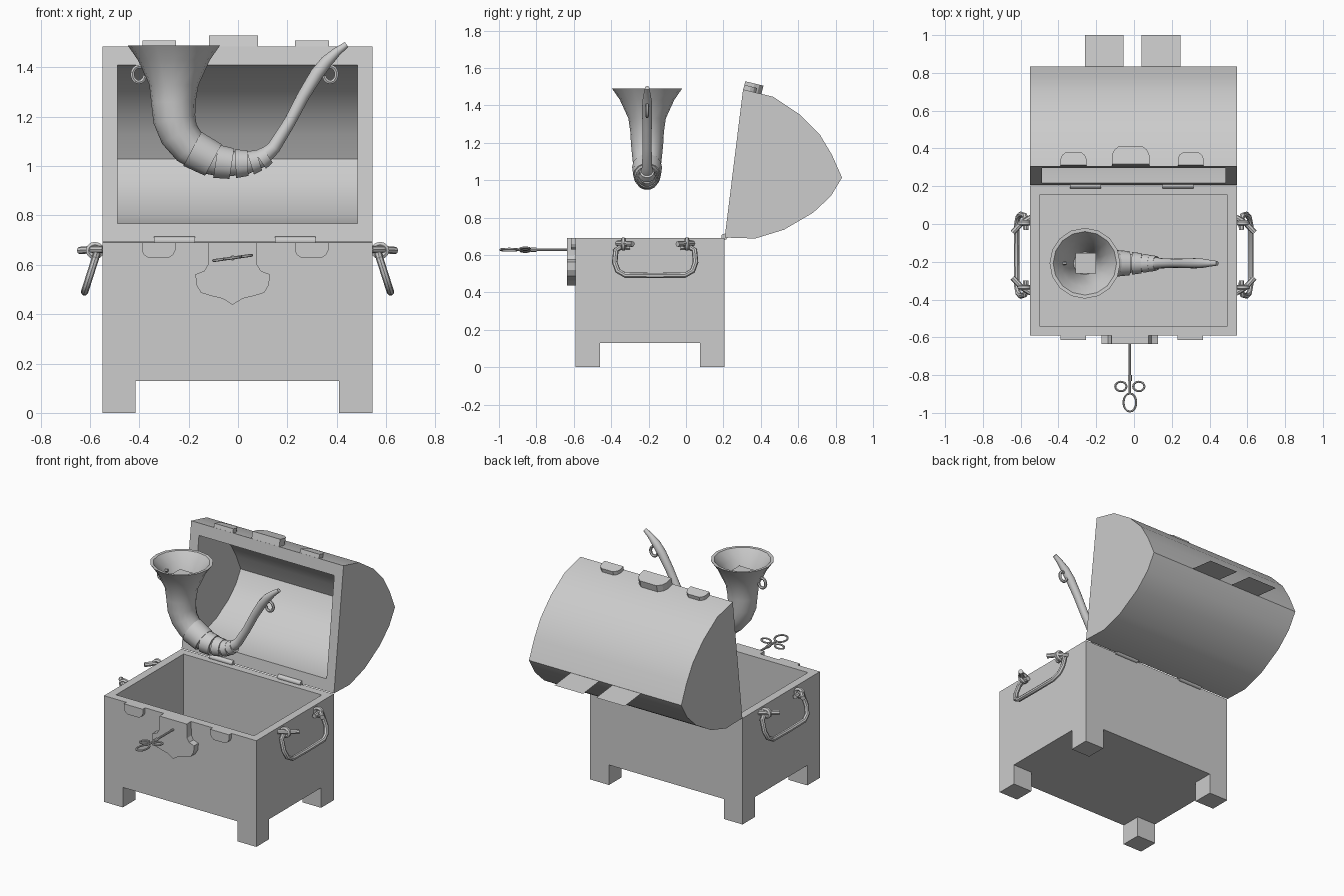
import bpy, bmesh, math
from mathutils import Vector as V

if "Cube" in bpy.data.objects:
    bpy.data.objects.remove(bpy.data.objects["Cube"])

grey = bpy.data.materials.new("plain_grey")
grey.diffuse_color = (0.604, 0.604, 0.604, 1)
grey.use_nodes = True
grey.node_tree.nodes["Principled BSDF"].inputs["Base Color"].default_value = grey.diffuse_color


def finish(name, bm, smooth=None, fix=True, flip=False):
    if fix:
        bmesh.ops.recalc_face_normals(bm, faces=bm.faces)
    if flip:
        bmesh.ops.reverse_faces(bm, faces=bm.faces)
    me = bpy.data.meshes.new(name)
    bm.to_mesh(me)
    bm.free()
    me.materials.append(grey)
    ob = bpy.data.objects.new(name, me)
    bpy.context.collection.objects.link(ob)
    if smooth:
        bpy.ops.object.select_all(action='DESELECT')
        ob.select_set(True)
        bpy.context.view_layer.objects.active = ob
        bpy.ops.object.shade_smooth_by_angle(angle=math.radians(smooth))
    return ob


def box_bm(lo, hi):
    bm = bmesh.new()
    bmesh.ops.create_cube(bm, size=1)
    for v in bm.verts:
        v.co = [lo[i] + (v.co[i] + 0.5) * (hi[i] - lo[i]) for i in range(3)]
    return bm


def prism(name, pts, vec):
    """Extrude a flat outline along a vector."""
    bm = bmesh.new()
    a = [bm.verts.new(p) for p in pts]
    b = [bm.verts.new(V(p) + V(vec)) for p in pts]
    n = len(a)
    bm.faces.new(a)
    bm.faces.new(b[::-1])
    for i in range(n):
        bm.faces.new((a[i], a[(i + 1) % n], b[(i + 1) % n], b[i]))
    return finish(name, bm)


def sweep(name, pts, radii, normal, sides=8, closed=False, caps=(True, True), flip=False, smooth=40):
    """Round tube along a path, with one radius or one per point."""
    pts = [V(p) for p in pts]
    n = len(pts)
    if not isinstance(radii, (list, tuple)):
        radii = [radii] * n
    bm = bmesh.new()
    rings = []
    for i, p in enumerate(pts):
        if closed:
            t = pts[(i + 1) % n] - pts[i - 1]
        else:
            t = pts[min(i + 1, n - 1)] - pts[max(i - 1, 0)]
        t.normalize()
        side = t.cross(V(normal)).normalized()
        up = side.cross(t)
        rings.append([bm.verts.new(p + radii[i] * (up * math.cos(a) + side * math.sin(a)))
                      for a in (2 * math.pi * k / sides for k in range(sides))])
    for i in range(n if closed else n - 1):
        r, s = rings[i], rings[(i + 1) % n]
        for k in range(sides):
            j = (k + 1) % sides
            bm.faces.new((r[k], r[j], s[j], s[k]))
    if not closed:
        if caps[0]:
            bm.faces.new(rings[0][::-1])
        if caps[1]:
            bm.faces.new(rings[-1])
    return finish(name, bm, smooth, flip=flip)


X0, X1, Y0, Y1, TOP, BASE = -0.55, 0.545, -0.59, 0.205, 0.69, 0.13

# Chest body, hollowed from the top
bm = box_bm((X0, Y0, BASE), (X1, Y1, TOP))
bm.normal_update()
top = [f for f in bm.faces if f.normal.z > 0.9]
bmesh.ops.inset_individual(bm, faces=top, thickness=0.072)
bmesh.ops.inset_individual(bm, faces=top, thickness=0, depth=-0.5)
finish("chest_body", bm, fix=False)

# Legs
for x in (X0, X1 - 0.135):
    for y in (Y0, Y1 - 0.13):
        finish("leg", box_bm((x, y, 0), (x + 0.135, y + 0.13, BASE)))

# Domed lid, open at the front
P = [(.207, .693), (.37, .688), (.524, .735), (.68, .826), (.775, .915), (.834, 1.014),
     (.78, 1.136), (.716, 1.243), (.61, 1.35), (.465, 1.446), (.305, 1.485)]
C = (.256, 1.089)
Q = [tuple(C[i] + 0.81 * (p[i] - C[i]) for i in (0, 1)) for p in P]
bm = bmesh.new()
shells = [[[bm.verts.new((x, *p)) for p in prof] for x in xs]
          for prof, xs in ((P, (X0, X1)), (Q, (-.488, .485)))]
for l, r in shells:
    bm.faces.new(l)
    bm.faces.new(r[::-1])
    for i in range(len(P) - 1):
        bm.faces.new((l[i], r[i], r[i + 1], l[i + 1]))
(ol, orr), (il, ir) = shells
o = [ol[0], orr[0], orr[-1], ol[-1]]
q = [il[0], ir[0], ir[-1], il[-1]]
for i in range(4):
    j = (i + 1) % 4
    bm.faces.new((o[i], o[j], q[j], q[i]))
finish("lid", bm, 32)

# Flat straps sticking out behind the lid
for x0, x1 in ((-.26, -.055), (.04, .245)):
    bm = bmesh.new()
    bm.faces.new([bm.verts.new(c) for c in ((x0, .83, 1.014), (x1, .83, 1.014),
                                            (x1, 1.0, .995), (x0, 1.0, .995))])
    finish("rear_strap", bm, fix=False)

# Rounded catches on the lid edge and on the body front
D = [(-1, 0), (1, 0), (1, .5), (.88, .78), (.6, 1), (-.6, 1), (-.88, .78), (-1, .5)]
u, n = V((0, .972, -.235)), V((0, .235, .972))
for cx, w, d, h in ((-.32, .068, .07, .03), (.3, .068, .07, .03), (-.018, .099, .1, .05)):
    o = V((cx, .305, 1.48))
    prism("lid_catch", [o + V((a * w, 0, 0)) + u * (b * d) for a, b in D], n * h)
for cx in (-.322, .298):
    prism("body_catch", [(cx + a * .068, Y0, TOP - b * .062) for a, b in D], (0, -.025, 0))

# Shield lock plate
half = [(.098, .69), (.1, .6), (.115, .575), (.15, .562), (.148, .52), (.128, .487), (.09, .475), (.04, .463)]
cx = -.022
shield = [(cx + a, Y0, z) for a, z in half] + [(cx, Y0, .438)] + [(cx - a, Y0, z) for a, z in half[::-1]]
prism("lock_plate", shield, (0, -.045, 0))

# Key with a three-loop bow
tilt = math.radians(8)
ku, kn = V((math.cos(tilt), 0, math.sin(tilt))), V((-math.sin(tilt), 0, math.cos(tilt)))
ko = V((cx, 0, .628))
sweep("key_shaft", [ko + V((0, y, 0)) for y in (-.9, -.62)], .007, kn)
sweep("key_collar", [ko + V((0, y, 0)) for y in (-.83, -.8)], .011, kn)
for dx, cy, rx, ry in ((-.048, -.86, .03, .025), (.048, -.86, .03, .025), (0, -.945, .034, .048)):
    loop = [ko + ku * (dx + rx * math.cos(a)) + V((0, cy + ry * math.sin(a), 0))
            for a in (2 * math.pi * k / 16 for k in range(16))]
    sweep("key_bow_loop", loop, .006, kn, 6, closed=True)

# Hinge barrels
for x0, x1 in ((-.34, -.175), (.15, .315)):
    sweep("hinge", [(x0, .205, .697), (x1, .205, .697)], .017, (0, 0, 1), 10)

# Side handles with their eyes and pegs
U = [(-.3, .642), (-.345, .645), (-.375, .625), (-.381, .56), (-.365, .515), (-.325, .492), (-.165, .49)]
U += [(-.33 - y, z) for y, z in U[-2::-1]]
for s in (-1, 1):
    w = X1 + .001 if s > 0 else -X0
    sweep("handle", [(s * (w + .075 - (z - .48) * .32), y, z) for y, z in U], .015, (s, 0, .3), 8)
    for y, e in ((-.335, 1), (.005, -1)):
        eye = [(s * (w + .03 + .026 * math.cos(a)), y, .658 + .024 * math.sin(a))
               for a in (2 * math.pi * k / 12 for k in range(12))]
        sweep("handle_eye", eye, .013, (0, 1, 0), 6, closed=True)
        sweep("handle_peg", [(s * (w - .005), y - e * .03, .662), (s * (w + .045), y, .662),
                             (s * (w + .092), y + e * .05, .658)], .015, (0, 0, 1), 8)

# Horn: flaring bell, curved body, thin mouthpiece
HY = -.208
H = [(-.26, 1.489, .187), (-.26, 1.43, .146), (-.26, 1.33, .1), (-.262, 1.26, .09), (-.258, 1.19, .086),
     (-.238, 1.13, .08), (-.195, 1.075, .074), (-.14, 1.036, .066), (-.06, 1.011, .055),
     (.03, 1.01, .045), (.095, 1.03, .035), (.145, 1.075, .027), (.21, 1.18, .024),
     (.265, 1.285, .025), (.32, 1.375, .027), (.36, 1.425, .025), (.4, 1.463, .018), (.44, 1.493, .012)]
sweep("horn", [(x, HY, z) for x, z, r in H], [r for x, z, r in H], (0, 1, 0), 16, caps=(False, True))
L = [(1.489, .187), (1.488, .168), (1.43, .125), (1.33, .085), (1.2, .06)]
sweep("bell_lining", [(-.26, HY, z) for z, r in L], [r for z, r in L], (0, 1, 0), 16,
      caps=(False, True), flip=True)
bm = bmesh.new()
bm.faces.new([bm.verts.new((-.255 + a * .055, HY + b * .055, 1.41))
              for a, b in ((-1, -1), (-1, 1), (1, 1), (1, -1))])
finish("bell_plate", bm, fix=False)

# Flared bands round the bend of the horn
for x0, z0, x1, z1, r0, r1 in ((-.185, 1.07, -.1, 1.025, .074, .08), (-.09, 1.02, -.025, 1.01, .064, .07),
                               (-.01, 1.01, .04, 1.012, .053, .06), (.05, 1.013, .085, 1.024, .044, .05),
                               (.09, 1.025, .12, 1.045, .038, .044)):
    sweep("horn_band", [(x0, HY, z0), (x1, HY, z1)], [r1, r0], (0, 1, 0), 14)

# Carrying hooks on the horn
for cx, s in ((-.402, 1), (.374, -1)):
    arc = [(cx + s * .045, HY, 1.408)] + [
        (cx + s * .026 * math.cos(a), HY, 1.372 + .032 * math.sin(a))
        for a in (math.radians(80 + 27 * k) for k in range(11))]
    sweep("horn_hook", arc, .009, (0, 1, 0), 6)
